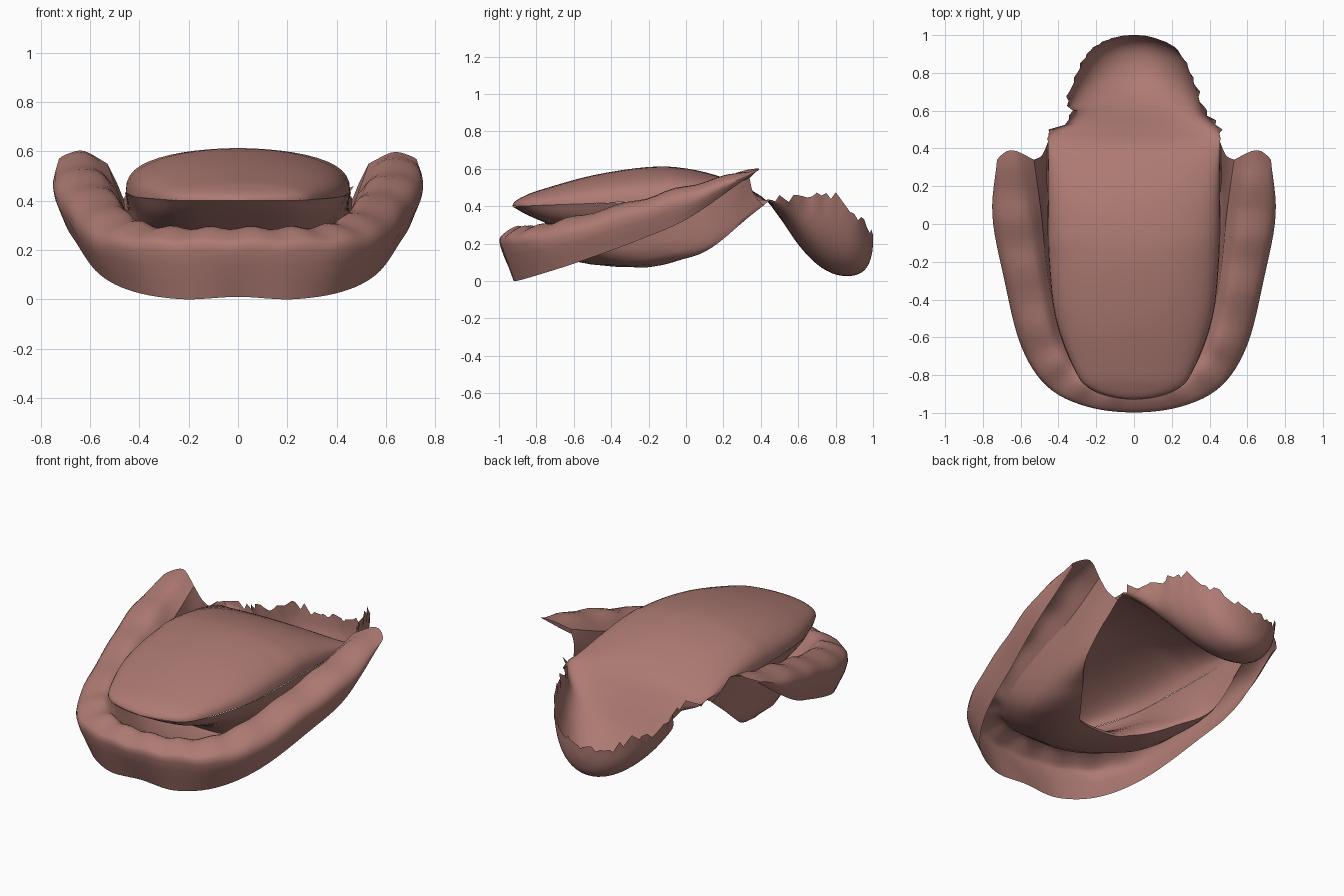
import bpy, bmesh, math, random
from mathutils import Vector

if "Cube" in bpy.data.objects:
    bpy.data.objects.remove(bpy.data.objects["Cube"])

random.seed(4)
flesh = bpy.data.materials.new("dull_pink_flesh")
flesh.diffuse_color = (0.42, 0.195, 0.17, 1)
flesh.use_nodes = True
flesh.node_tree.nodes["Principled BSDF"].inputs["Base Color"].default_value = flesh.diffuse_color


def catmull(pts, n):
    """Resample control points with a smooth spline, n steps per span."""
    p = [Vector(q) for q in pts]
    p = [2 * p[0] - p[1]] + p + [2 * p[-1] - p[-2]]
    out = []
    for i in range(1, len(p) - 2):
        a, b, c, d = p[i - 1:i + 3]
        for k in range(n):
            t = k / n
            out.append(0.5 * (2 * b + (c - a) * t + (2 * a - 5 * b + 4 * c - d) * t * t
                              + (3 * b - a - 3 * c + d) * t ** 3))
    return out + [p[-2]]


def ring(half, n=6):
    """Mirror a half path, given from the middle to the right end, into a U."""
    left = [(-x, y, z) for x, y, z in reversed(half[1:])]
    return catmull(left + half, n)


def sheet(name, rows, angle=50):
    bm = bmesh.new()
    vs = [[bm.verts.new(p) for p in r] for r in rows]
    for r0, r1 in zip(vs, vs[1:]):
        for i in range(len(r0) - 1):
            bm.faces.new((r0[i], r0[i + 1], r1[i + 1], r1[i]))
    bmesh.ops.remove_doubles(bm, verts=bm.verts, dist=0.0005)
    bmesh.ops.recalc_face_normals(bm, faces=bm.faces)
    me = bpy.data.meshes.new(name)
    bm.to_mesh(me)
    bm.free()
    me.materials.append(flesh)
    ob = bpy.data.objects.new(name, me)
    bpy.context.collection.objects.link(ob)
    bpy.context.view_layer.objects.active = ob
    ob.select_set(True)
    bpy.ops.object.shade_smooth_by_angle(angle=math.radians(angle))
    ob.select_set(False)
    return ob


def across(rings, n):
    """Smooth between rings lying side by side."""
    return list(zip(*[catmull(c, n) for c in zip(*rings)]))


# Gum: U-shaped ridge, open underneath
outer_bottom = ring([(0, -.92, .01), (.22, -.91, 0), (.42, -.8, .03), (.56, -.58, .1),
                     (.65, -.25, .22), (.71, .02, .34), (.71, .33, .555)])
outer_top = ring([(0, -.995, .195), (.25, -.965, .195), (.46, -.86, .205), (.6, -.64, .24),
                  (.69, -.28, .345), (.75, .05, .45), (.725, .34, .57)])
crest_outer = ring([(0, -.975, .25), (.24, -.945, .25), (.43, -.84, .265), (.555, -.62, .315),
                    (.645, -.27, .415), (.695, .05, .51), (.675, .385, .595)])
crest_inner = ring([(0, -.895, .29), (.19, -.87, .29), (.35, -.77, .3), (.45, -.59, .345),
                    (.52, -.26, .43), (.57, .05, .515), (.62, .385, .6)])
inner = ring([(0, -.84, .25), (.17, -.82, .25), (.31, -.72, .26), (.40, -.56, .295),
              (.46, -.25, .37), (.49, .05, .44), (.53, .34, .55)])
# tooth-socket ripples along the crest
for r, amp in ((outer_top, .004), (crest_outer, .006), (crest_inner, .007)):
    for i, p in enumerate(r):
        p.z += amp * math.sin(i * math.tau / 5.2)
sheet("gum", across([outer_bottom, outer_top, crest_outer, crest_inner, inner], 3))

# Mouth floor: inner gum wall, trough, then the underside of the tongue
wall = ring([(0, -.62, .11), (.14, -.58, .11), (.27, -.48, .11), (.36, -.36, .11),
             (.42, -.18, .13), (.47, .08, .22), (.49, .36, .47)])
trough = ring([(0, -.33, .09), (.12, -.30, .08), (.18, -.24, .08), (.24, -.16, .08),
               (.33, -.04, .11), (.45, .14, .18), (.465, .41, .41)])
neck = ring([(0, -.5, .2), (.15, -.47, .2), (.24, -.37, .2), (.3, -.22, .2),
             (.37, -.05, .2), (.44, .14, .26), (.46, .425, .415)])
lip = ring([(0, -.83, .345), (.18, -.8, .34), (.29, -.69, .335), (.37, -.48, .335),
            (.42, -.1, .35), (.445, .15, .36), (.455, .435, .42)])
edge = ring([(0, -.93, .4), (.2, -.892, .4), (.31, -.78, .405), (.415, -.5, .415),
             (.455, -.1, .43), (.455, .2, .43), (.455, .45, .435)])
sheet("mouth_floor", across([inner, wall, trough, neck, lip, edge], 3))

# Tongue top: domed in front, turning into a ragged-edged bowl at the throat
# stations along the middle: y, middle height, edge height
heights = [(-.93, .40, .40), (-.915, .425, .40), (-.87, .452, .40), (-.78, .487, .405),
           (-.5, .565, .415), (-.2, .61, .43), (0, .602, .43), (.2, .552, .43),
           (.4, .455, .43), (.5, .34, .44), (.6, .195, .45), (.7, .09, .455),
           (.8, .035, .45), (.9, .03, .38), (.965, .07, .29), (.995, .15, .26), (1.0, .23, .24)]
widths = [0, .115, .235, .31, .415, .45, .455, .455, .455, .45, .37, .335,
          .30, .245, .16, .07, .01]
stations = catmull(heights, 4)
halves = [max(0, v.x) for v in catmull([(w, 0, 0) for w in widths], 4)]
rows = []
N = 24
for k, (s, w) in enumerate(zip(stations, halves)):
    row = []
    for j in range(N + 1):
        a = math.pi * (j / N - .5)
        c = max(0, math.cos(a)) ** (.7 if -.1 < s.x < .45 else .8)
        x, e = w * math.sin(a), s.z
        if .5 < s.x < 1 and x < 0:      # left rim of the bowl is torn lower
            e -= .13 * math.sin(math.pi * (s.x - .5) / .5)
            if s.x < .62:
                x *= .85
        z = e + (s.y - e) * c
        if s.x > .47 and j in (0, N) and w > .08:      # ragged rim
            z += random.uniform(-.035, .025)
            x *= random.uniform(.97, 1.06)
        row.append((x, s.x, z))
    rows.append(row)
sheet("tongue", rows)
